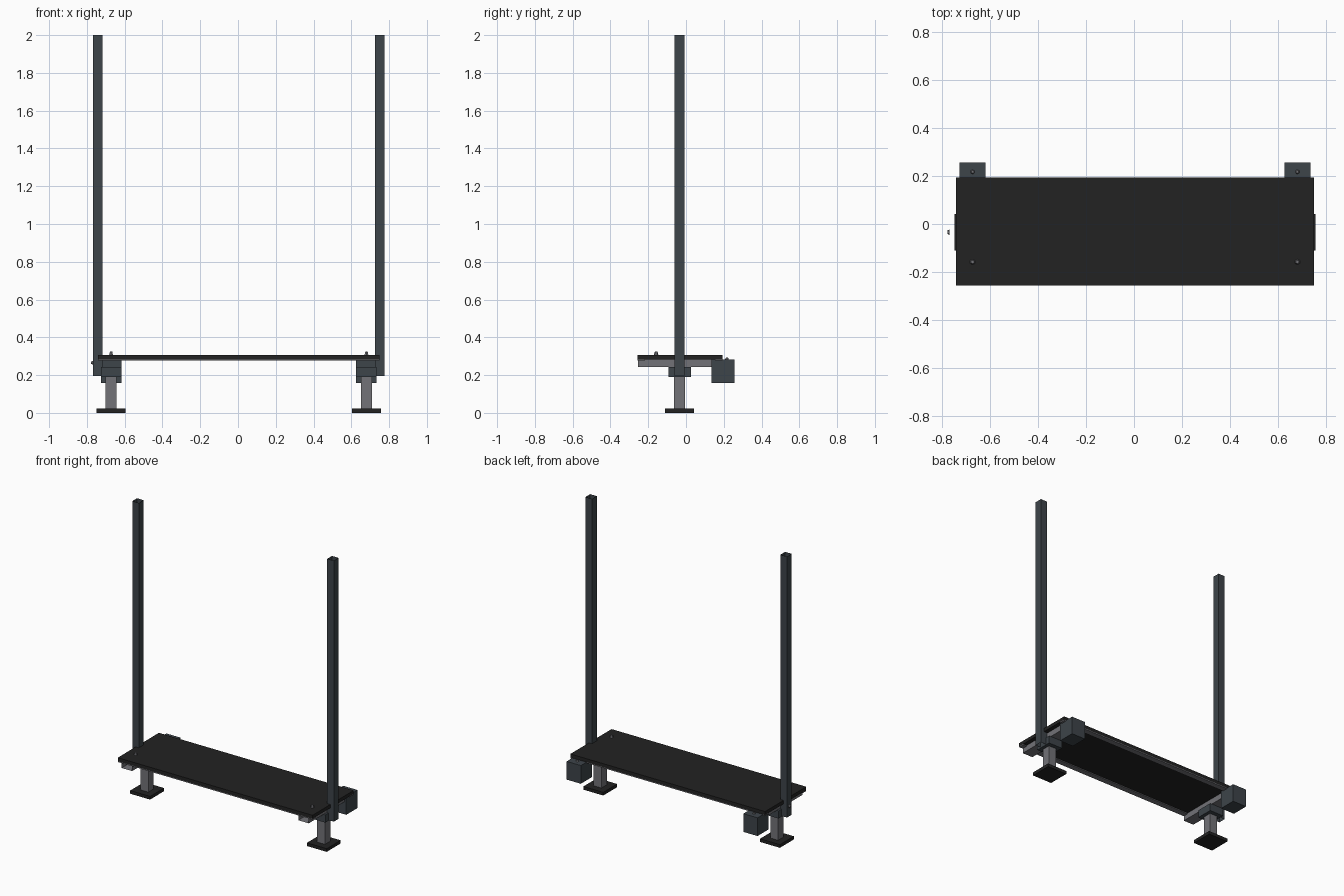
import bpy
import bmesh
from mathutils import Vector

old = bpy.data.objects.get("Cube")
if old:
    bpy.data.objects.remove(old, do_unlink=True)

MID_X = 0.004     # mirror plane of the two ends
COL_Y = -0.034    # posts, legs and feet share this line


def material(name, rgb):
    mat = bpy.data.materials.new(name)
    mat.use_nodes = True
    colour = (*rgb, 1.0)
    mat.diffuse_color = colour
    mat.node_tree.nodes["Principled BSDF"].inputs["Base Color"].default_value = colour
    return mat


BLACK = material("matte black", (0.016, 0.016, 0.016))
SLATE = material("slate steel", (0.047, 0.058, 0.068))
GREY = material("bare steel", (0.17, 0.17, 0.185))


def finish(bm, name, mat):
    mesh = bpy.data.meshes.new(name)
    bm.to_mesh(mesh)
    bm.free()
    mesh.materials.append(mat)
    obj = bpy.data.objects.new(name, mesh)
    bpy.context.collection.objects.link(obj)
    return obj


def box(name, mat, centre, size, open_axis=None):
    """Box; with open_axis the two end faces are removed to make a tube."""
    bm = bmesh.new()
    bmesh.ops.create_cube(bm, size=1)
    for v in bm.verts:
        v.co = Vector(c + s * k for c, s, k in zip(centre, size, v.co))
    if open_axis is not None:
        bm.normal_update()
        ends = [f for f in bm.faces if abs(f.normal[open_axis]) > 0.9]
        bmesh.ops.delete(bm, geom=ends, context='FACES_ONLY')
    return finish(bm, name, mat)


def bolt(name, centre, radius, depth, sideways=False):
    """Domed hexagonal bolt head."""
    bm = bmesh.new()
    bmesh.ops.create_cone(bm, cap_ends=True, segments=6, radius1=radius,
                          radius2=radius * 0.6, depth=depth)
    obj = finish(bm, name, GREY)
    obj.location = centre
    if sideways:
        obj.rotation_euler.y = -1.5708
    return obj


# Deck board and the thin steel strips under its long edges
box("deck_board", BLACK, (MID_X, -0.031, 0.295), (1.49, 0.45, 0.024))
box("front_edge_strip", GREY, (MID_X, -0.236, 0.280), (1.49, 0.04, 0.006))
box("back_edge_strip", GREY, (MID_X, 0.174, 0.280), (1.49, 0.04, 0.006))

# Each end: post, cross rail, bracket, leg, foot, rear block and bolts
for side, sign in (("left", 1), ("right", -1)):
    post_x = MID_X + sign * 0.746
    leg_x = MID_X + sign * 0.676
    box(side + "_post", SLATE, (post_x, COL_Y, 1.0975), (0.05, 0.052, 1.805), 2)
    box(side + "_cross_rail", GREY, (leg_x, -0.06, 0.263), (0.08, 0.39, 0.04), 1)
    box(side + "_bracket", SLATE, (leg_x, COL_Y, 0.2165), (0.108, 0.119, 0.053))
    box(side + "_leg", GREY, (leg_x, COL_Y, 0.106), (0.06, 0.06, 0.17), 2)
    box(side + "_foot", BLACK, (leg_x, COL_Y, 0.011), (0.152, 0.152, 0.022))
    box(side + "_rear_block", SLATE, (leg_x, 0.195, 0.22), (0.108, 0.121, 0.126))
    bolt(side + "_deck_bolt", (leg_x, -0.158, 0.315), 0.012, 0.018)
    bolt(side + "_block_bolt", (leg_x, 0.217, 0.287), 0.010, 0.010)

# Side bolt on one post
bolt("right_post_bolt", (MID_X - 0.776, COL_Y, 0.265), 0.012, 0.010, True)
